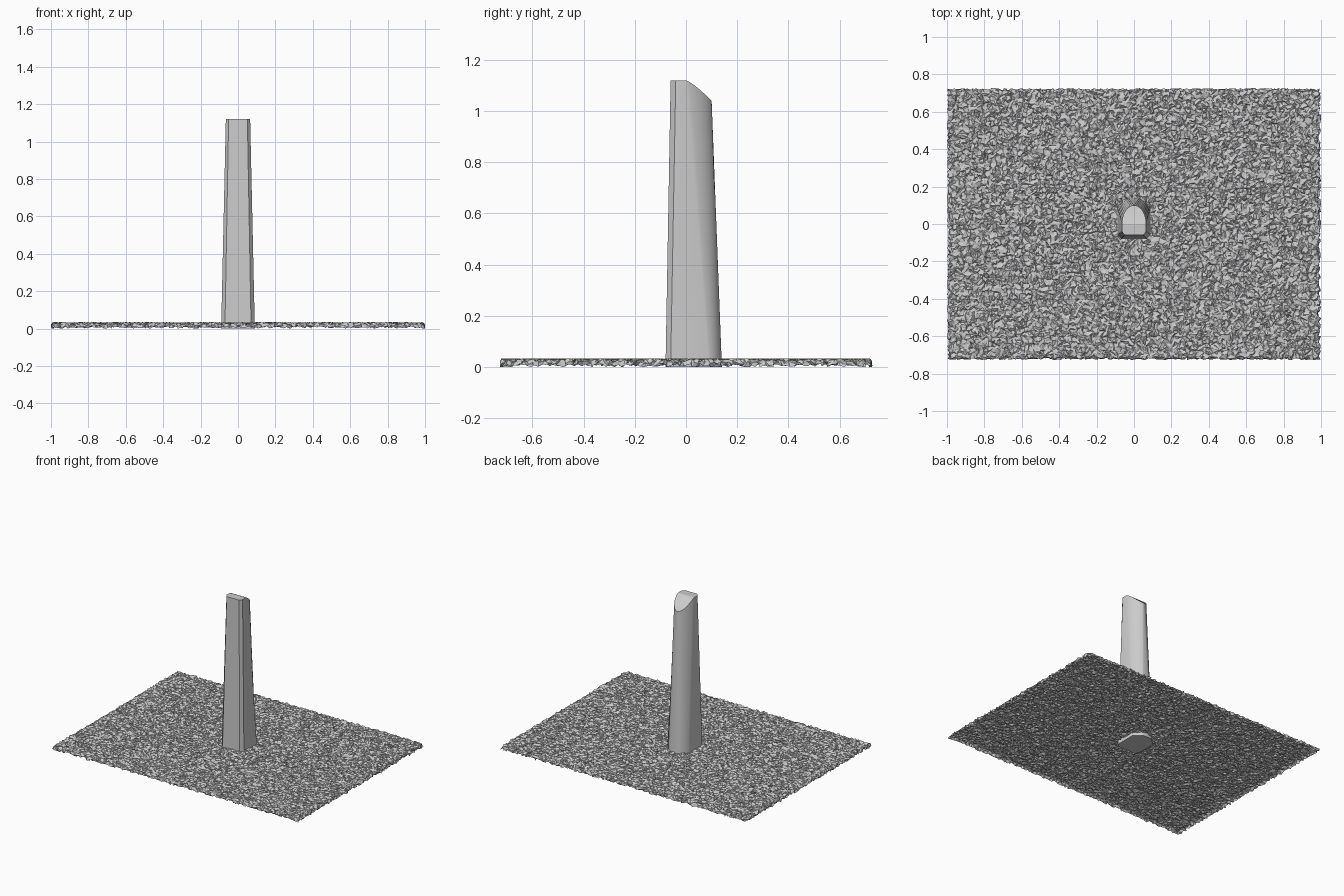
import bpy, bmesh, math, random

random.seed(4)
if "Cube" in bpy.data.objects:
    bpy.data.objects.remove(bpy.data.objects["Cube"], do_unlink=True)

grey = bpy.data.materials.new("plain grey")
grey.use_nodes = True
colour = (0.6, 0.6, 0.6, 1)
grey.diffuse_color = colour
grey.node_tree.nodes["Principled BSDF"].inputs["Base Color"].default_value = colour


def finish(bm, name, smooth):
    bmesh.ops.recalc_face_normals(bm, faces=bm.faces)
    mesh = bpy.data.meshes.new(name)
    bm.to_mesh(mesh)
    bm.free()
    mesh.materials.append(grey)
    obj = bpy.data.objects.new(name, mesh)
    bpy.context.collection.objects.link(obj)
    if smooth:
        bpy.ops.object.select_all(action='DESELECT')
        obj.select_set(True)
        bpy.context.view_layer.objects.active = obj
        bpy.ops.object.shade_smooth_by_angle(angle=math.radians(25))
    return obj


# Rough ground: a jittered sheet with its rim turned down
bm = bmesh.new()
bmesh.ops.create_grid(bm, x_segments=170, y_segments=124, size=1)
for v in bm.verts:
    v.co.x *= 0.985
    v.co.y *= 0.715
    v.co.z = 0.026
for drop in (0.008, 0.012):
    rim = [e for e in bm.edges if e.is_boundary]
    new = bmesh.ops.extrude_edge_only(bm, edges=rim)["geom"]
    for v in [g for g in new if isinstance(g, bmesh.types.BMVert)]:
        v.co.z -= drop
        if drop < 0.01:
            v.co.x *= 1.007
            v.co.y *= 1.007
bmesh.ops.recalc_face_normals(bm, faces=bm.faces)
for v in bm.verts:
    v.co.x += random.uniform(-0.008, 0.008)
    v.co.y += random.uniform(-0.007, 0.007)
    v.co.z += random.uniform(-0.006, 0.008)
bmesh.ops.triangulate(bm, faces=bm.faces)
finish(bm, "rough_ground", False)

# Tower: faceted foot lofted to a round-backed, sloping head
STEPS = 10
foot = [(0.07, -0.08), (0.09, -0.06)]
head = [(0.05, -0.06), (0.065, -0.04)]
for i in range(STEPS + 1):
    t = i / STEPS
    a = t * math.pi / 2
    foot.append((0.09 - 0.06 * t, 0.09 + 0.05 * t))
    head.append((0.065 * math.cos(a), 0.1 * math.sin(a)))


def head_height(y):
    return 1.12 - 0.08 * (max(y, 0) / 0.1) ** 1.25


bm = bmesh.new()
low, high = {}, {}
for side in (1, -1):
    low[side] = [bm.verts.new((side * x, y, 0)) for x, y in foot]
    high[side] = [bm.verts.new((side * x, y, head_height(y))) for x, y in head]
bmesh.ops.remove_doubles(bm, verts=[high[1][-1], high[-1][-1]], dist=0)
bm.verts.remove(high[-1][-1])
high[-1][-1] = high[1][-1]

last = len(foot) - 1
for side in (1, -1):
    lo, hi = low[side], high[side]
    for i in range(last):
        bm.faces.new((lo[i], lo[i + 1], hi[i + 1], hi[i]))
# Front, back, underside
bm.faces.new((low[-1][0], low[1][0], high[1][0], high[-1][0]))
bm.faces.new((low[1][last], low[-1][last], high[1][last]))
bm.faces.new(low[1] + low[-1][::-1])
# Level cap, then strips down the slope
bm.faces.new(high[1][:3] + high[-1][:3][::-1])
for i in range(2, last):
    strip = [high[1][i], high[1][i + 1], high[-1][i + 1], high[-1][i]]
    bm.faces.new(list(dict.fromkeys(strip)))
finish(bm, "tower", True)
